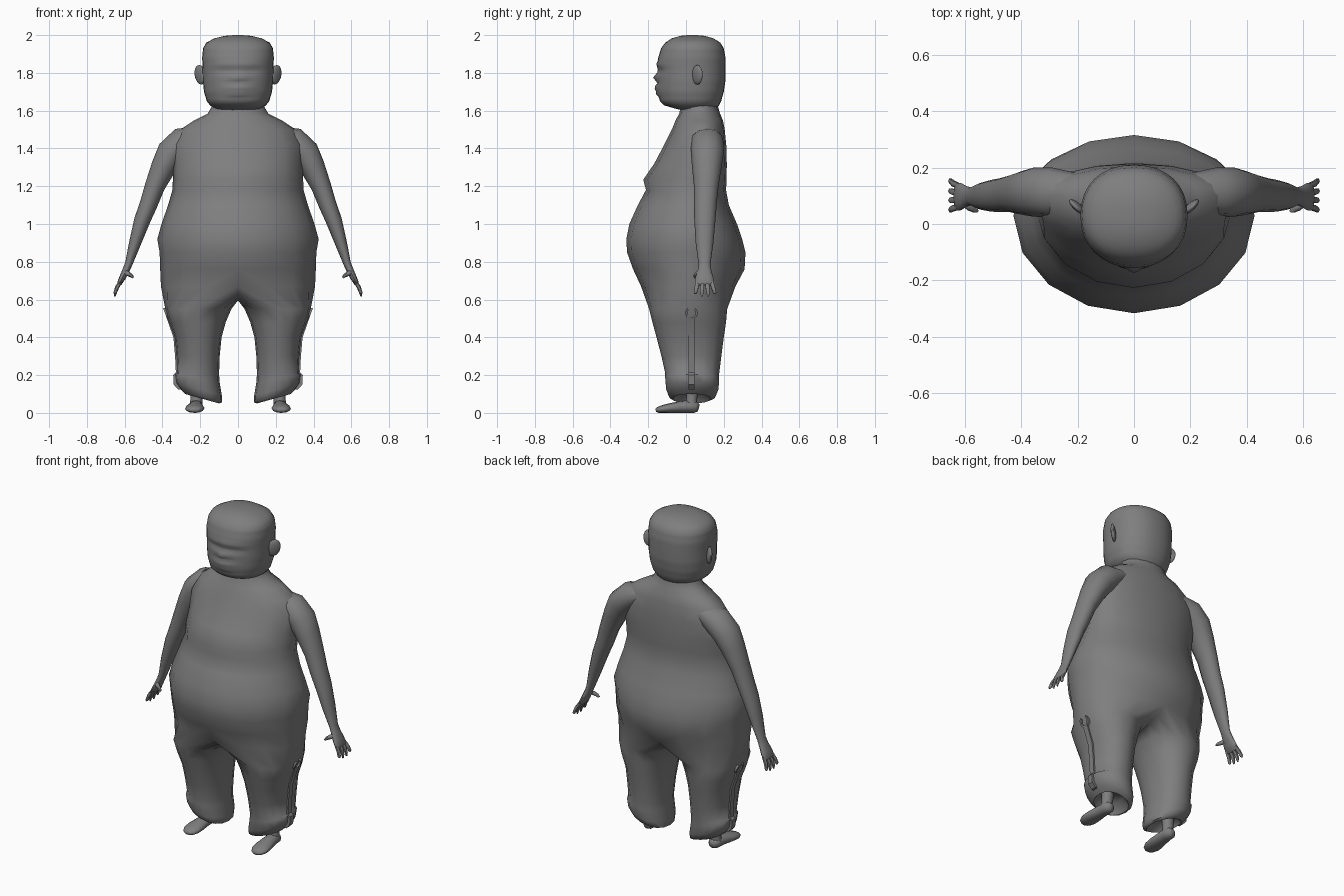
import bpy, bmesh, math
from mathutils import Vector

if "Cube" in bpy.data.objects:
    bpy.data.objects.remove(bpy.data.objects["Cube"])

grey = bpy.data.materials.new("plain_grey")
grey.diffuse_color = (0.21, 0.21, 0.21, 1)
grey.use_nodes = True
grey.node_tree.nodes["Principled BSDF"].inputs["Base Color"].default_value = grey.diffuse_color


def finish(name, bm, mirror=False, angle=60, clip=False):
    bmesh.ops.recalc_face_normals(bm, faces=bm.faces)
    me = bpy.data.meshes.new(name)
    bm.to_mesh(me)
    bm.free()
    me.materials.append(grey)
    ob = bpy.data.objects.new(name, me)
    bpy.context.collection.objects.link(ob)
    if mirror:
        m = ob.modifiers.new("mirror", "MIRROR")
        m.use_clip = clip
        m.use_mirror_merge = clip
    bpy.context.view_layer.objects.active = ob
    ob.select_set(True)
    bpy.ops.object.shade_smooth_by_angle(angle=math.radians(angle))
    ob.select_set(False)
    return ob


def bridge(bm, a, b, closed=True):
    n = len(a)
    for i in range(n if closed else n - 1):
        j = (i + 1) % n
        bm.faces.new((a[i], a[j], b[j], b[i]))


def spow(v, p):
    return math.copysign(abs(v) ** p, v)


def oval(cx, rx, yf, yb, z, t, yc=None, p=1.0):
    """Point on an oval with its own front and back depth."""
    yc = (yf + yb) / 2 if yc is None else yc
    s = spow(math.sin(t), p)
    return Vector((cx + rx * spow(math.cos(t), p), yc + s * ((yb - yc) if s > 0 else (yc - yf)), z))


def tube(name, pts, side, n=10, mirror=True):
    """Tube through (x, y, z, radius across, radius along side)."""
    bm = bmesh.new()
    side = Vector(side)
    cs = [Vector(p[:3]) for p in pts]
    prev = first = None
    for i, p in enumerate(pts):
        tan = (cs[min(i + 1, len(cs) - 1)] - cs[max(i - 1, 0)]).normalized()
        nor = side.cross(tan).normalized()
        ring = [bm.verts.new(cs[i] + nor * p[3] * math.cos(a) + side * p[4] * math.sin(a))
                for a in (2 * math.pi * k / n for k in range(n))]
        if prev:
            bridge(bm, prev, ring)
        first, prev = first or ring, ring
    bm.faces.new(first)
    bm.faces.new(prev)
    return finish(name, bm, mirror)


# Torso and trousers: one half, mirrored (z, half width, front, back, widest y)
torso = [(1.67, .13, -.03, .16, .07), (1.62, .14, -.03, .17, .07), (1.585, .16, -.035, .18, .08),
         (1.55, .23, -.055, .195, .1), (1.50, .305, -.075, .205, .1), (1.42, .35, -.115, .213, .1),
         (1.32, .345, -.168, .216, .08), (1.235, .345, -.226, .215, .06), (1.18, .347, -.212, .212, .05),
         (1.10, .37, -.255, .227, .04), (1.0, .405, -.3, .27, .03), (.92, .427, -.316, .297, .03),
         (.85, .415, -.312, .315, .02), (.76, .412, -.28, .31, .02), (.67, .408, -.238, .262, .02)]
# Legs (z, inner x, outer x, front, back, tilt)
legs = [(.55, .035, .385, -.195, .218, 0), (.48, .065, .365, -.178, .212, 0), (.4, .087, .335, -.156, .2, 0),
        (.3, .097, .326, -.13, .187, 0), (.21, .1, .322, -.11, .176, 0), (.185, .098, .334, -.11, .176, .04),
        (.125, .085, .328, -.105, .172, .07), (.09, .085, .305, -.092, .158, .07),
        (.075, .10, .28, -.07, .13, .05), (.12, .13, .26, -.04, .1, .02)]
bm = bmesh.new()
prev = None
for z, rx, yf, yb, yc in torso:
    ring = [bm.verts.new(oval(0, rx, yf, yb, z, -math.pi / 2 + math.pi * k / 8, yc)) for k in range(9)]
    ring[0].co.x = ring[8].co.x = 0
    if prev:
        bridge(bm, prev, ring, False)
    prev = ring
# Crotch line runs from back to front under the body
yf, yb = torso[-1][2:4]
for k in range(1, 8):
    u = k / 8
    prev.append(bm.verts.new((0, yb + (yf - yb) * u, .67 - .075 * math.sin(math.pi * u) ** .6)))
for z, xi, xo, yf, yb, tilt in legs:
    cx, rx = (xi + xo) / 2, (xo - xi) / 2
    ring = []
    for k in range(16):
        co = oval(cx, rx, yf, yb, z, -math.pi / 2 + math.pi * k / 8, None, .9)
        co.z += tilt * (co.x - cx) / (2 * rx)
        ring.append(bm.verts.new(co))
    bridge(bm, prev, ring)
    prev = ring
bm.faces.new(prev)
finish("torso_and_trousers", bm, True, 70, True)

# Head: rows sampled from a coarse outline (z, half width, front, back)
outline = [(1.6, .08, -.01, .15), (1.612, .12, -.06, .165), (1.628, .148, -.115, .175), (1.65, .165, -.138, .186),
           (1.7, .18, -.148, .2), (1.76, .186, -.15, .209), (1.82, .187, -.15, .21), (1.88, .19, -.147, .209),
           (1.93, .185, -.132, .2), (1.96, .168, -.11, .182), (1.983, .125, -.075, .145),
           (1.996, .07, -.03, .1), (2.0, .02, .01, .06)]


def bump(x, z, cz, wx, wz):
    return math.exp(-(x / wx) ** 2 - ((z - cz) / wz) ** 2)


bm = bmesh.new()
first = prev = None
for a, b in zip(outline, outline[1:] + [outline[-1]]):
    steps = 1 if a is b else max(1, round((b[0] - a[0]) / .014))
    for s in range(steps):
        z, rx, yf, yb = (p + (q - p) * s / steps for p, q in zip(a, b))
        ring = []
        for k in range(32):
            co = oval(0, rx, yf, yb, z, 2 * math.pi * k / 32, .03, .9)
            if co.y < 0:  # nose, lips, brow and eye hollow
                co.y -= (.024 * bump(co.x, z, 1.775, .032, .018) + .022 * bump(co.x, z, 1.722, .06, .013)
                         + .014 * bump(co.x, z, 1.69, .055, .014) + .008 * bump(co.x, z, 1.845, .12, .016)
                         - .012 * bump(abs(co.x) - .07, z, 1.812, .05, .014))
            ring.append(bm.verts.new(co))
        if prev:
            bridge(bm, prev, ring)
        first, prev = first or ring, ring
bm.faces.new(first)
bm.faces.new(prev)
finish("head", bm)

# Ears
bm = bmesh.new()
bmesh.ops.create_uvsphere(bm, u_segments=12, v_segments=8, radius=1)
for v in bm.verts:
    x, y, z = v.co
    v.co = (.2 + .03 * x + .006 * z, .06 + .018 * y + .022 * x, 1.79 + .052 * z)
finish("ears", bm, True)

# Arms with palms
Y = (0, 1, 0)
tube("arms", [(.2, .11, 1.47, .05, .07), (.29, .112, 1.435, .08, .088), (.355, .113, 1.375, .078, .087),
              (.395, .11, 1.3, .066, .078), (.44, .107, 1.2, .053, .065), (.475, .102, 1.1, .047, .06),
              (.507, .1, 1.02, .043, .056), (.545, .098, .9, .032, .047), (.578, .098, .79, .02, .032),
              (.593, .098, .755, .019, .036), (.612, .097, .715, .017, .048), (.628, .097, .685, .013, .05),
              (.633, .097, .677, .006, .042)], Y, 12)
# Fingers and thumbs
for i, (y0, y1, tip) in enumerate([(.062, .05, .63), (.087, .084, .617), (.111, .117, .617), (.134, .152, .63)]):
    tube("finger_%d" % (i + 1), [(.618, y0, .7, .01, .011), (.64, (y0 + y1) / 2, .665, .011, .012),
                                 (.65, y1, .637, .009, .01), (.652, y1, tip, .004, .005)], Y, 6)
tube("thumbs", [(.605, .075, .748, .012, .014), (.585, .06, .738, .013, .014), (.566, .05, .727, .01, .011),
                (.554, .047, .716, .005, .006)], Y, 6)

# Feet and ankles
X = (1, 0, 0)
tube("feet", [(.22, .068, .026, .018, .018), (.222, .05, .031, .031, .034), (.222, .02, .034, .034, .037),
              (.225, -.03, .031, .031, .042), (.228, -.08, .026, .026, .05), (.23, -.12, .021, .021, .05),
              (.23, -.148, .016, .016, .036), (.23, -.16, .013, .008, .018)], X, 12)
tube("ankles", [(.222, .028, .03, .036, .034), (.22, .03, .07, .032, .03), (.218, .032, .1, .034, .031),
                (.215, .035, .2, .04, .04)], Y, 10)

# Side bands down the trouser legs
bm = bmesh.new()
prev = None
for z, x in [(.5, .372), (.4, .337), (.3, .328), (.215, .324), (.2, .338), (.15, .336), (.125, .312)]:
    ring = [bm.verts.new((x + dx, y, z)) for dx, y in ((-.025, .012), (.005, .012), (.005, .046), (-.025, .046))]
    if prev:
        bridge(bm, prev, ring)
    else:
        bm.faces.new(ring)
    prev = ring
bm.faces.new(prev)
finish("side_bands", bm, True, 30)

# Open hooks at the top of the bands
bm = bmesh.new()
prev = None
for k in range(11):
    t = math.radians(130 + 28 * k)
    ring = [bm.verts.new((.377 + .35 * r * math.sin(t) + dx, .029 + r * math.cos(t), .528 + r * math.sin(t)))
            for r, dx in ((.022, -.012), (.034, -.012), (.034, .01), (.022, .01))]
    if prev:
        bridge(bm, prev, ring)
    else:
        bm.faces.new(ring)
    prev = ring
bm.faces.new(prev)
finish("band_hooks", bm, True, 30)
